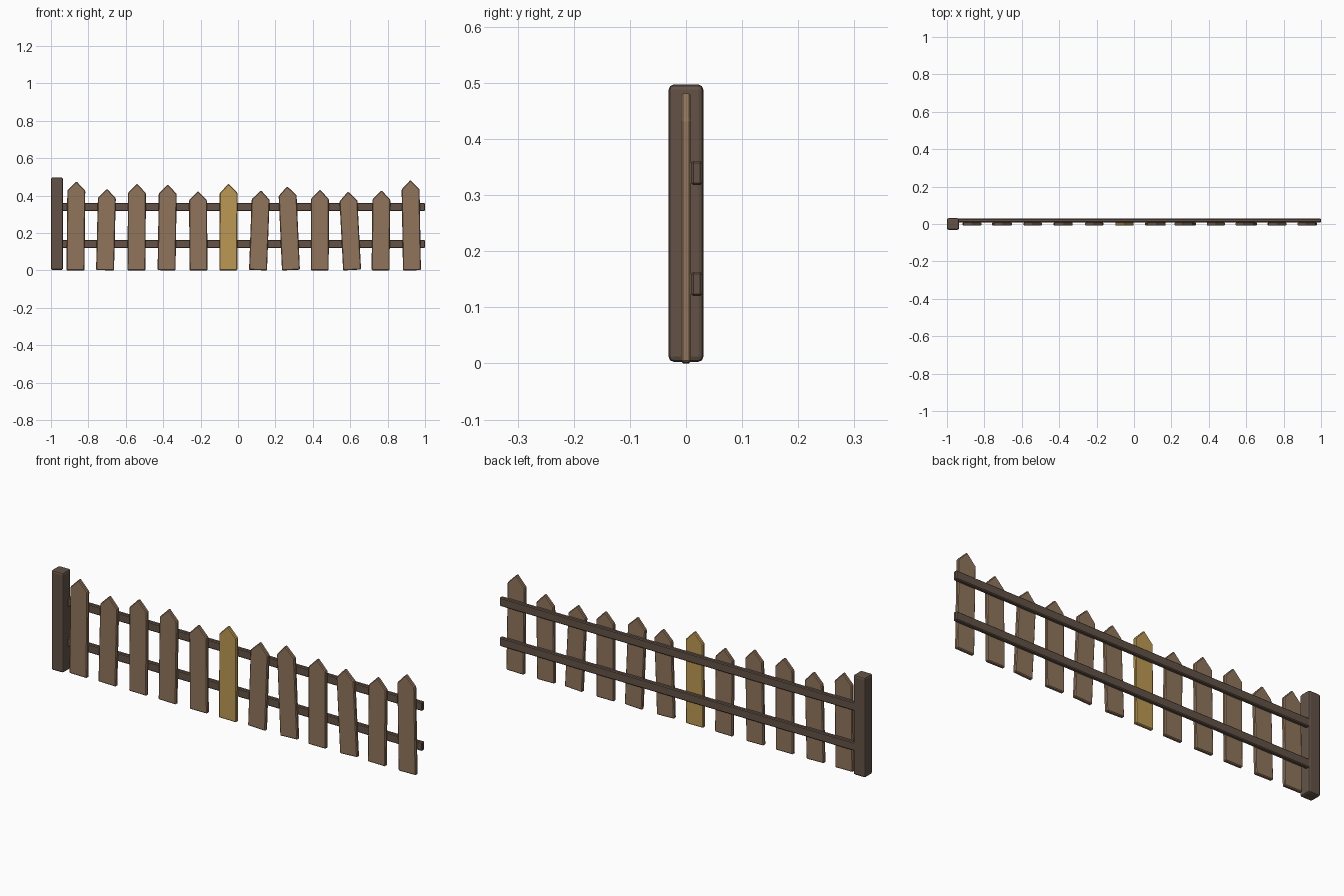
import bpy, bmesh, math
from mathutils import Matrix

cube = bpy.data.objects.get("Cube")
if cube:
    bpy.data.objects.remove(cube, do_unlink=True)


def material(name, rgb):
    m = bpy.data.materials.new(name)
    m.use_nodes = True
    color = (*rgb, 1)
    m.diffuse_color = color
    m.node_tree.nodes["Principled BSDF"].inputs["Base Color"].default_value = color
    return m


dark_wood = material("dark wood", (0.125, 0.086, 0.063))
brown_wood = material("brown wood", (0.28, 0.178, 0.105))
golden_wood = material("golden wood", (0.50, 0.315, 0.088))


def finish(name, bm, mat, bevel, segments=1):
    """Turn a bmesh into an object with softened edges."""
    bmesh.ops.recalc_face_normals(bm, faces=bm.faces)
    mesh = bpy.data.meshes.new(name)
    bm.to_mesh(mesh)
    bm.free()
    mesh.materials.append(mat)
    obj = bpy.data.objects.new(name, mesh)
    bpy.context.collection.objects.link(obj)
    if bevel:
        mod = obj.modifiers.new("Worn edges", 'BEVEL')
        mod.width = bevel
        mod.segments = segments
        mod.limit_method = 'ANGLE'
        mod.angle_limit = math.radians(30)
    return obj


def box(name, low, high, mat, bevel, segments=1):
    bm = bmesh.new()
    bmesh.ops.create_cube(bm, size=1)
    for v in bm.verts:
        v.co = [h if c > 0 else l for c, l, h in zip(v.co, low, high)]
    return finish(name, bm, mat, bevel, segments)


def picket(name, foot, tip, height, mat):
    """A pointed board leaning from its foot x to its tip x."""
    half, depth, drop = 0.048, 0.009, 0.05
    lean = math.atan2(tip - foot, height)
    length = (height + 0.002) / math.cos(lean) - half * abs(math.sin(lean))
    outline = [(-half, 0), (half, 0), (half, length - drop),
               (0, length), (-half, length - drop)]
    bm = bmesh.new()
    face = bm.faces.new([bm.verts.new((x, -depth, z)) for x, z in outline])
    out = bmesh.ops.extrude_face_region(bm, geom=[face])
    moved = [g for g in out["geom"] if isinstance(g, bmesh.types.BMVert)]
    bmesh.ops.translate(bm, verts=moved, vec=(0, 2 * depth, 0))
    bm.transform(Matrix.Rotation(lean, 4, 'Y'))
    lowest = min(v.co.z for v in bm.verts)
    bm.transform(Matrix.Translation((foot, 0, -lowest)))
    return finish(name, bm, mat, 0.004)


# End post
box("end_post", (-1, -0.031, 0.003), (-0.935, 0.031, 0.497), dark_wood, 0.009, 2)

# Two rails behind the pickets
for label, z in (("lower", 0.12), ("upper", 0.318)):
    box(label + "_rail", (-0.95, 0.009, z), (1, 0.029, z + 0.043), dark_wood, 0.004)

# Pickets: foot x, tip x, height
boards = [
    (-0.869, -0.864, 0.475), (-0.711, -0.70, 0.435), (-0.543, -0.54, 0.462),
    (-0.382, -0.375, 0.458), (-0.211, -0.214, 0.423), (-0.052, -0.05, 0.462),
    (0.107, 0.123, 0.427), (0.283, 0.263, 0.448), (0.437, 0.438, 0.43),
    (0.61, 0.588, 0.42), (0.762, 0.767, 0.427), (0.93, 0.922, 0.482),
]
for i, (foot, tip, height) in enumerate(boards):
    mat = golden_wood if i == 5 else brown_wood
    picket(f"picket_{i + 1}", foot, tip, height, mat)
